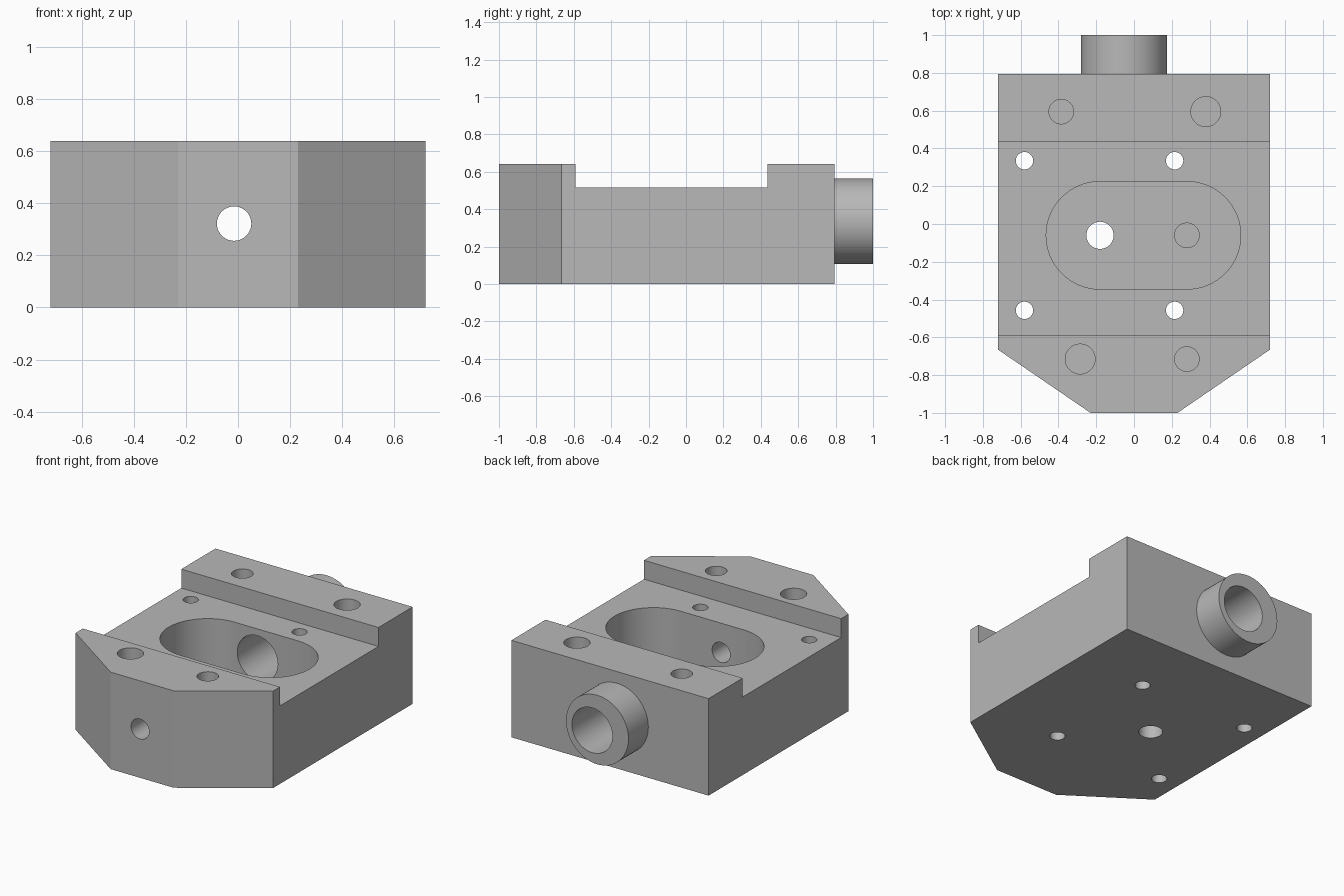
import bpy
import bmesh
from math import cos, sin, pi, radians
from mathutils import Matrix

if "Cube" in bpy.data.objects:
    bpy.data.objects.remove(bpy.data.objects["Cube"])

SIDES = 64
HEIGHT = 0.64
FLOOR = 0.515          # channel floor
POCKET = 0.12          # pocket floor
BORE_X, BORE_Z = -0.015, 0.322

grey = bpy.data.materials.new("machined grey")
grey.use_nodes = True
colour = (0.48, 0.48, 0.48, 1)
grey.diffuse_color = colour
grey.node_tree.nodes["Principled BSDF"].inputs["Base Color"].default_value = colour


def prism(name, outline, low, high, matrix=Matrix()):
    """Extrude a closed counter-clockwise outline from low to high."""
    bm = bmesh.new()
    face = bm.faces.new([bm.verts.new((x, y, low)) for x, y in outline])
    top = bmesh.ops.extrude_face_region(bm, geom=[face])
    verts = [v for v in top["geom"] if isinstance(v, bmesh.types.BMVert)]
    bmesh.ops.translate(bm, vec=(0, 0, high - low), verts=verts)
    bmesh.ops.transform(bm, matrix=matrix, verts=bm.verts)
    bmesh.ops.recalc_face_normals(bm, faces=bm.faces)
    mesh = bpy.data.meshes.new(name)
    bm.to_mesh(mesh)
    bm.free()
    mesh.materials.append(grey)
    obj = bpy.data.objects.new(name, mesh)
    bpy.context.collection.objects.link(obj)
    return obj


def arc(x, y, r, start, end, n):
    angles = [start + (end - start) * i / n for i in range(n + 1)]
    return [(x + r * cos(a), y + r * sin(a)) for a in angles]


def circle(x, y, r):
    return arc(x, y, r, 0, 2 * pi, SIDES)[:-1]


def rod_y(name, x, z, r, front, back):
    """Cylinder along y."""
    turn = Matrix.Rotation(radians(90), 4, "X")
    return prism(name, circle(x, z, r), -back, -front, turn)


def combine(target, tool, operation="DIFFERENCE"):
    mod = target.modifiers.new(tool.name, "BOOLEAN")
    mod.operation = operation
    mod.solver = "EXACT"
    mod.object = tool
    bpy.context.view_layer.objects.active = target
    bpy.ops.object.modifier_apply(modifier=mod.name)
    bpy.data.objects.remove(tool)


# Block with chamfered front corners
body = prism("block_body", [(-0.23, -1), (0.23, -1), (0.72, -0.665), (0.72, 0.793),
                            (-0.72, 0.793), (-0.72, -0.665)], 0, HEIGHT)

# Round port boss on the back
combine(body, rod_y("port_boss", -0.052, 0.335, 0.228, 0.7, 1), "UNION")

# Wide channel across the top
combine(body, prism("channel", [(-1, -0.59), (1, -0.59), (1, 0.437), (-1, 0.437)], FLOOR, 1))

# Rounded pocket in the channel floor
slot = (arc(0.28, -0.06, 0.285, -pi / 2, pi / 2, SIDES // 2)
        + arc(-0.18, -0.06, 0.285, pi / 2, 3 * pi / 2, SIDES // 2))
combine(body, prism("pocket", slot, POCKET, 1))

# Large back bore and small front hole meeting the pocket
combine(body, rod_y("back_bore", BORE_X, BORE_Z, 0.148, 0, 1.2))
combine(body, rod_y("front_hole", BORE_X, BORE_Z, 0.066, -1.2, -0.1))

# Vertical holes: x, y, radius, bottom
holes = [(x, y, 0.046, -0.1) for x in (-0.58, 0.215) for y in (0.335, -0.457)]
holes += [(-0.18, -0.06, 0.072, -0.1), (0.28, -0.06, 0.065, 0.05),
          (-0.385, 0.595, 0.065, 0.3), (0.38, 0.595, 0.079, 0.3),
          (-0.285, -0.715, 0.079, 0.3), (0.28, -0.715, 0.065, 0.3)]
for x, y, r, bottom in holes:
    combine(body, prism("hole", circle(x, y, r), bottom, 1))

# Smooth round walls, sharp edges elsewhere
bpy.ops.object.select_all(action="DESELECT")
body.select_set(True)
bpy.context.view_layer.objects.active = body
bpy.ops.object.shade_smooth_by_angle(angle=radians(20))
